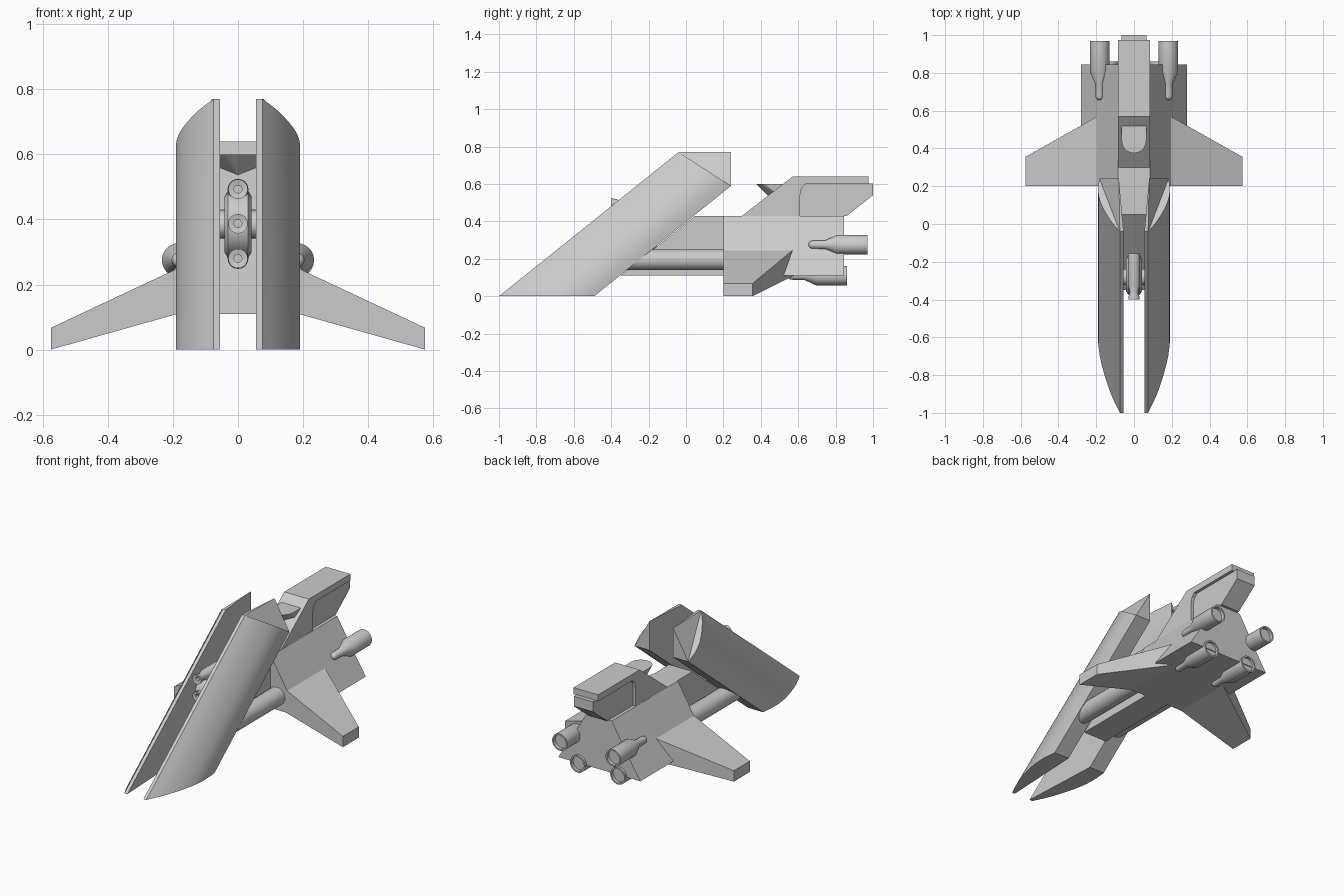
import bpy, bmesh, math
from mathutils import Vector

cube = bpy.data.objects.get("Cube")
if cube:
    bpy.data.objects.remove(cube)

grey = bpy.data.materials.new("hull_grey")
grey.use_nodes = True
grey.diffuse_color = (0.6, 0.6, 0.6, 1)
grey.node_tree.nodes["Principled BSDF"].inputs["Base Color"].default_value = (0.6, 0.6, 0.6, 1)


def finish(name, bm, mirror=False, smooth=False):
    """Turn a bmesh into a named object, optionally mirrored across x."""
    bmesh.ops.recalc_face_normals(bm, faces=bm.faces)
    mesh = bpy.data.meshes.new(name)
    bm.to_mesh(mesh)
    bm.free()
    mesh.materials.append(grey)
    ob = bpy.data.objects.new(name, mesh)
    bpy.context.collection.objects.link(ob)
    if mirror:
        ob.modifiers.new("Mirror", 'MIRROR').use_mirror_merge = False
    if smooth:
        bpy.ops.object.select_all(action='DESELECT')
        ob.select_set(True)
        bpy.context.view_layer.objects.active = ob
        bpy.ops.object.shade_smooth_by_angle(angle=math.radians(30))
    return ob


def loft(name, ring_a, ring_b, **kw):
    """Solid between two matching outlines."""
    bm = bmesh.new()
    a = [bm.verts.new(p) for p in ring_a]
    b = [bm.verts.new(p) for p in ring_b]
    bm.faces.new(a)
    bm.faces.new(b)
    for i in range(len(a)):
        j = (i + 1) % len(a)
        bm.faces.new((a[i], a[j], b[j], b[i]))
    return finish(name, bm, **kw)


def side_prism(name, profile, half):
    """Side profile (y, z) extruded across x."""
    return loft(name, [(-half, y, z) for y, z in profile], [(half, y, z) for y, z in profile])


def hull(name, points, **kw):
    bm = bmesh.new()
    for p in points:
        bm.verts.new(p)
    bmesh.ops.convex_hull(bm, input=bm.verts[:])
    return finish(name, bm, **kw)


def lathe(name, profile, centre, axis='y', n=24, **kw):
    """Profile (radius, position) revolved about a line along x or y."""
    bm = bmesh.new()
    rings = []
    for r, t in profile:
        ring = []
        for k in range(n):
            a = math.tau * k / n
            u, v = r * math.cos(a), r * math.sin(a)
            p = Vector((u, t, v)) if axis == 'y' else Vector((t, u, v))
            ring.append(bm.verts.new(p + Vector(centre)))
        rings.append(ring)
    for a, b in zip(rings, rings[1:]):
        for k in range(n):
            j = (k + 1) % n
            bm.faces.new((a[k], a[j], b[j], b[k]))
    bm.faces.new(rings[0])
    bm.faces.new(rings[-1])
    return finish(name, bm, smooth=True, **kw)


# Slanted front prongs: section of (x, depth) swept up and back
section = [(0.055, 0), (0.075, 0), (0.1, 0.05), (0.122, 0.1), (0.14, 0.15), (0.156, 0.2),
           (0.17, 0.25), (0.181, 0.3), (0.188, 0.35), (0.191, 0.4), (0.188, 0.46),
           (0.183, 0.51), (0.08, 0.51)]
foot = [(x, d - 1, 0) for x, d in section]
head = [(x, -0.04 + 0.28 * d / 0.51, 0.77 - 0.18 * d / 0.51) for x, d in section]
loft("prong", foot, head, mirror=True, smooth=True)
hull("prong_tip", [(0.055, -0.04, 0.77), (0.075, -0.04, 0.77), (0.08, 0.24, 0.77),
                   (0.08, 0.24, 0.59), (0.183, 0.24, 0.59)], mirror=True)

# Neck joining the prongs to the body, with a round strut on each side
side_prism("neck", [(-0.35, 0.11), (0.05, 0.43), (0.25, 0.43), (0.25, 0.11)], 0.08)
lathe("side_strut", [(0.055, -0.36), (0.055, 0.25)], (0.125, 0, 0.195), mirror=True)

# Main body, with sides sloping outwards to the base
body = [(0.085, 0.43), (0.192, 0.25), (0.28, 0.11)]
outline = body + [(-x, z) for x, z in reversed(body)]
loft("body", [(x, 0.2, z) for x, z in outline], [(x, 0.845, z) for x, z in outline])

# Drooping wings
hull("wing", [(x, y, z) for x, back, zs in ((0.185, 0.575, (0.11, 0.25)), (0.575, 0.355, (0, 0.067)))
              for y in (0.2, back) for z in zs], mirror=True)

# Upper deck with a narrower rear block
side_prism("upper_deck", [(0.3, 0.43), (0.57, 0.64), (0.975, 0.64), (0.975, 0.6), (0.64, 0.6),
                          (0.617, 0.575), (0.61, 0.54), (0.61, 0.43)], 0.084)
side_prism("rear_block", [(0.55, 0.42), (0.55, 0.602), (1, 0.602), (1, 0.54), (0.86, 0.43)], 0.065)

# Cockpit: flat top, rounded nose, tapering down into the slope
arc = [(0.065 * math.cos(math.pi * k / 10), 0.44 - 0.065 * math.sin(math.pi * k / 10), 0.6)
       for k in range(11)]
hull("cockpit", arc + [(-0.065, 0.53, 0.6), (0.065, 0.53, 0.6), (0, 0.44, 0.535),
                       (-0.06, 0.47, 0.56), (0.06, 0.47, 0.56)])

# Engines: rounded nose, flared casing, hollow nozzle
nose = [(0.022 * math.sin(math.pi * k / 8), 0.022 * (1 - math.cos(math.pi * k / 8)))
        for k in (0.4, 1, 2, 3, 4)]
engine = nose + [(0.024, 0.09), (0.052, 0.15), (0.052, 0.315), (0.043, 0.315), (0.043, 0.295)]
lathe("upper_engine", engine, (0.182, 0.655, 0.275), mirror=True)
lathe("lower_engine", engine, (0.137, 0.545, 0.11), mirror=True)

# Gun turret on a cross axle between the prongs
lathe("turret_axle", [(0.043, -0.08), (0.043, 0.08)], (0, -0.28, 0.385), axis='x')
lathe("turret_drum", [(0.085, -0.042), (0.105, -0.03), (0.105, 0.03), (0.085, 0.042)],
      (0, -0.27, 0.385), axis='x')
barrel = [(0.012, 0.03), (0.012, 0.004), (0.03, 0), (0.03, 0.012), (0.022, 0.04),
          (0.032, 0.08), (0.032, 0.245)]
for label, z in (("lower", 0.28), ("middle", 0.387), ("upper", 0.493)):
    lathe(label + "_gun", barrel, (0, -0.4, z))
